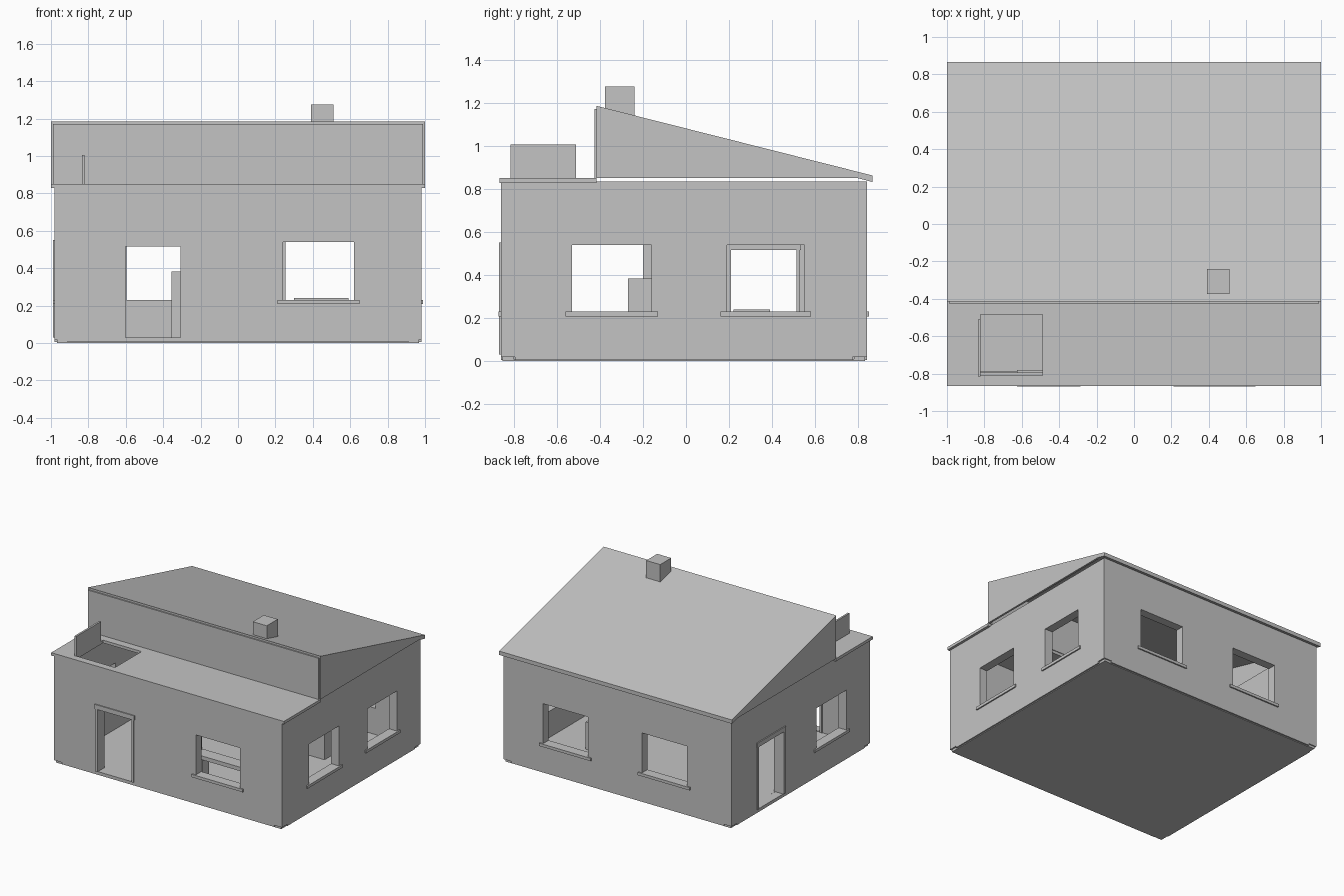
import bpy, bmesh
from mathutils import Vector

cube = bpy.data.objects.get("Cube")
if cube:
    bpy.data.objects.remove(cube)

grey = bpy.data.materials.new("plain_grey")
grey.use_nodes = True
grey.diffuse_color = (0.55, 0.55, 0.55, 1)
grey.node_tree.nodes["Principled BSDF"].inputs["Base Color"].default_value = (0.55, 0.55, 0.55, 1)


def finish(name, bm):
    bmesh.ops.recalc_face_normals(bm, faces=bm.faces)
    mesh = bpy.data.meshes.new(name)
    bm.to_mesh(mesh)
    bm.free()
    mesh.materials.append(grey)
    bpy.context.collection.objects.link(bpy.data.objects.new(name, mesh))


def boxes(name, spans):
    """One object from boxes, each given as x, y and z ranges."""
    bm = bmesh.new()
    for span in spans:
        cube = bmesh.ops.create_cube(bm, size=1)
        for v in cube["verts"]:
            v.co = Vector([(a + b) / 2 + c * (b - a) for c, (a, b) in zip(v.co, span)])
    finish(name, bm)


def prism(name, outline, x0, x1):
    """Extrude a side outline of (y, z) points along x."""
    bm = bmesh.new()
    face = bm.faces.new([bm.verts.new((x0, y, z)) for y, z in outline])
    side = bmesh.ops.extrude_face_region(bm, geom=[face])
    moved = [g for g in side["geom"] if isinstance(g, bmesh.types.BMVert)]
    bmesh.ops.translate(bm, verts=moved, vec=(x1 - x0, 0, 0))
    finish(name, bm)


# Main dimensions
HX, FRONT, BACK, THICK = 0.98, -0.86, 0.84, 0.067
TOP, DECK = 0.835, 0.85
SILL, HEAD, DOOR_FOOT, DOOR_HEAD = 0.23, 0.54, 0.03, 0.515


def wall(name, axis, outer, sign, length, openings):
    """Wall along an axis with openings (kind, start, end), and their trim."""
    inner = outer - sign * THICK

    def span(along, depth, z):
        depth = tuple(sorted(depth))
        return (along, depth, z) if axis == "x" else (depth, along, z)

    full = (inner, outer)
    parts, at = [], length[0]
    for i, (kind, a, b) in enumerate(openings):
        door = kind == "door"
        low, high = (DOOR_FOOT, DOOR_HEAD) if door else (SILL, HEAD)
        parts += [span((at, a), full, (0.005, TOP)),
                  span((a, b), full, (0.005, low)),
                  span((a, b), full, (high, TOP))]
        at = b
        # Trim stands a little proud of both wall faces
        proud = (inner - sign * 0.012, outer + sign * 0.008)
        if door:
            trim = [span((a - 0.015, b + 0.015), proud, (high, high + 0.035))]
            trim += [span(s, proud, (low, high))
                     for s in ((a - 0.01, a + 0.008), (b - 0.008, b + 0.01))]
            boxes(f"{name}_door_frame", trim)
        else:
            ledge = span((a - 0.03, b + 0.03), (outer - sign * 0.02, outer + sign * 0.01),
                         (SILL - 0.022, SILL))
            boxes(f"{name}_window_sill_{i + 1}", [ledge])
    parts.append(span((at, length[1]), full, (0.005, TOP)))
    boxes(name, parts)


# Walls
across = (THICK - HX, HX - THICK)
along = (FRONT + THICK, BACK - THICK)
wall("front_wall", "x", FRONT, -1, across, [("door", -0.61, -0.30), ("window", 0.24, 0.62)])
wall("back_wall", "x", BACK, 1, across, [("window", -0.595, -0.21), ("window", 0.255, 0.64)])
wall("left_wall", "y", HX, 1, along, [("window", -0.53, -0.16), ("window", 0.19, 0.55)])
wall("right_wall", "y", -HX, -1, along, [("window", -0.57, -0.20), ("door", 0.20, 0.52)])

# Corner posts with small inset feet
posts, feet = [], []
for sx in (-1, 1):
    for y0, y1 in ((FRONT, FRONT + THICK), (BACK - THICK, BACK)):
        posts.append((sorted((sx * HX, sx * (HX - THICK))), (y0, y1), (0.018, TOP)))
        feet.append((sorted((sx * (HX - 0.012), sx * (HX - THICK))),
                     (y0 + 0.008, y1 - 0.008), (0, 0.018)))
boxes("corner_posts", posts)
boxes("corner_feet", feet)
boxes("floor", [((-0.968, 0.968), (FRONT + 0.012, BACK - 0.012), (0, 0.01)),
                ((-0.91, 0.91), (-0.79, 0.77), (0.01, 0.028))])

# Flat front roof around the open hatch
hx0, hx1, hy0, hy1 = -0.82, -0.49, -0.81, -0.485
deck_y, deck_z = (-0.865, -0.415), (0.828, DECK)
boxes("flat_roof", [((-1, hx0), deck_y, deck_z), ((hx1, 1), deck_y, deck_z),
                    ((hx0, hx1), (deck_y[0], hy0), deck_z),
                    ((hx0, hx1), (hy1, deck_y[1]), deck_z)])
boxes("hatch_lid", [((-0.835, hx0), (-0.815, -0.51), (DECK, 1.005))])

# Sloping roof with gable ends and a front panel
prism("sloping_roof", [(-0.415, 1.185), (0.865, 0.862), (0.865, 0.832), (-0.415, 1.155)], -1, 1)
gable = [(-0.415, 1.16), (0.8, 0.853), (0.8, DECK), (-0.415, DECK)]
prism("right_gable", gable, -1, -0.985)
prism("left_gable", gable, 0.985, 1)
boxes("upper_front_panel", [((-0.99, 0.99), (-0.425, -0.41), (DECK, 1.17))])
boxes("chimney", [((0.39, 0.51), (-0.375, -0.24), (1.1, 1.275))])

# Simple furniture inside
boxes("cabinet", [((-0.355, -0.22), (-0.27, -0.13), (0.028, 0.383))])
boxes("low_cupboard", [((0.30, 0.59), (0.22, 0.39), (0.028, 0.24))])
boxes("bench", [((0.02, 0.50), (-0.56, -0.46), (0.19, 0.22)),
                ((0.04, 0.08), (-0.55, -0.47), (0.028, 0.19)),
                ((0.44, 0.48), (-0.55, -0.47), (0.028, 0.19))])
